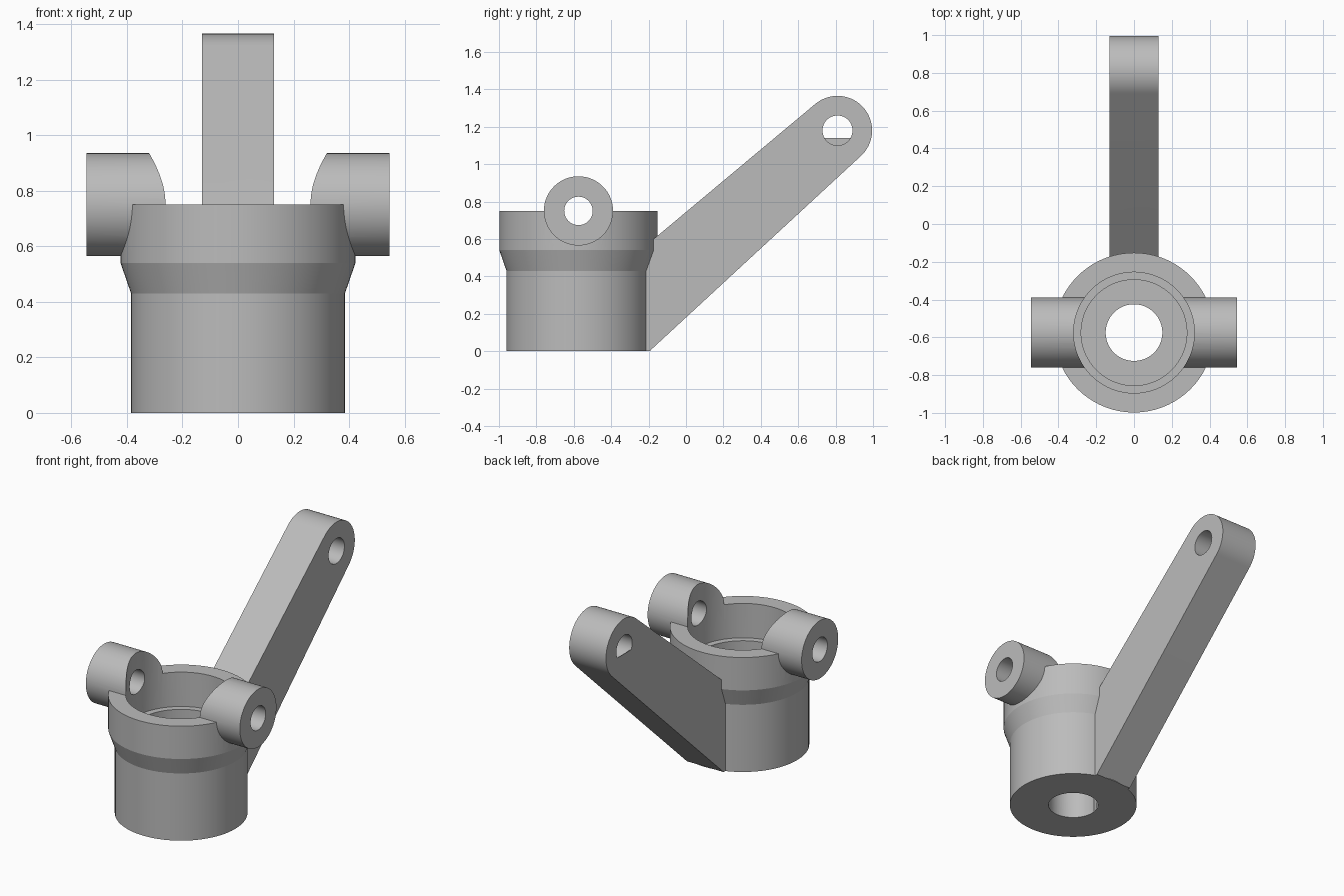
import bpy, bmesh, math
from mathutils import Matrix, Vector

cube = bpy.data.objects.get("Cube")
if cube:
    bpy.data.objects.remove(cube)

AXIS_Y = -0.575      # socket centre line
PIN_Z = 0.75         # height of the side bosses
ARM_HALF = 0.13
TIP = Vector((0.81, 1.18))
TIP_R = 0.185

grey = bpy.data.materials.new("plain grey")
grey.use_nodes = True
colour = (0.5, 0.5, 0.5, 1)
grey.diffuse_color = colour
grey.node_tree.nodes["Principled BSDF"].inputs["Base Color"].default_value = colour


def finish(name, bm):
    bmesh.ops.recalc_face_normals(bm, faces=bm.faces)
    mesh = bpy.data.meshes.new(name)
    bm.to_mesh(mesh)
    bm.free()
    mesh.materials.append(grey)
    obj = bpy.data.objects.new(name, mesh)
    bpy.context.collection.objects.link(obj)
    return obj


def lathe(name, profile):
    """Revolve (radius, z) points around the socket centre line."""
    bm = bmesh.new()
    verts = [bm.verts.new((r, 0, z)) for r, z in profile]
    edges = [bm.edges.new(pair) for pair in zip(verts, verts[1:])]
    bmesh.ops.spin(bm, geom=verts + edges, cent=(0, 0, 0), axis=(0, 0, 1),
                   angle=math.tau, steps=72, use_duplicate=False)
    bmesh.ops.remove_doubles(bm, verts=bm.verts, dist=1e-5)
    bmesh.ops.translate(bm, verts=bm.verts, vec=(0, AXIS_Y, 0))
    return finish(name, bm)


def rod(name, radius, x0, x1, y, z):
    """Cylinder lying along x."""
    bm = bmesh.new()
    place = Matrix.Translation(((x0 + x1) / 2, y, z)) @ Matrix.Rotation(math.pi / 2, 4, 'Y')
    bmesh.ops.create_cone(bm, cap_ends=True, segments=64, radius1=radius,
                          radius2=radius, depth=x1 - x0, matrix=place)
    return finish(name, bm)


def prism(name, outline, x0, x1):
    """Extrude a (y, z) outline along x."""
    bm = bmesh.new()
    face = bm.faces.new([bm.verts.new((x0, y, z)) for y, z in outline])
    ext = bmesh.ops.extrude_face_region(bm, geom=[face])
    moved = [v for v in ext["geom"] if isinstance(v, bmesh.types.BMVert)]
    bmesh.ops.translate(bm, verts=moved, vec=(x1 - x0, 0, 0))
    return finish(name, bm)


def arc(radius, start, end, steps):
    for i in range(steps + 1):
        a = math.radians(start + (end - start) * i / steps)
        yield (TIP.x + radius * math.cos(a), TIP.y + radius * math.sin(a))


def combine(target, tool, operation):
    mod = target.modifiers.new(operation.lower(), 'BOOLEAN')
    mod.object, mod.operation, mod.solver = tool, operation, 'EXACT'
    bpy.context.view_layer.objects.active = target
    bpy.ops.object.modifier_apply(modifier=mod.name)
    bpy.data.objects.remove(tool)


# Flared socket body, still solid
body = lathe("socket_body", [(0, 0), (0.385, 0), (0.385, 0.43), (0.423, 0.54),
                             (0.423, PIN_Z), (0, PIN_Z)])

# Sloping lever arm with a rounded tip
outline = [(-0.25, 0), (-0.195, 0), *arc(TIP_R, -47.7, 130, 36), (-0.25, 0.535)]
combine(body, prism("lever_arm", outline, -ARM_HALF, ARM_HALF), 'UNION')

# Side bosses
for side in (-1, 1):
    x0, x1 = sorted((side * 0.1, side * 0.545))
    combine(body, rod("side_boss", TIP_R, x0, x1, AXIS_Y, PIN_Z), 'UNION')

# Stepped bore, pivot holes and tip hole
combine(body, lathe("bore_cutter", [(0, -0.1), (0.15, -0.1), (0.15, 0.19), (0.28, 0.19),
                                    (0.28, 0.53), (0.32, 0.53), (0.32, 1.2), (0, 1.2)]),
        'DIFFERENCE')
combine(body, rod("pivot_cutter", 0.076, -0.8, 0.8, AXIS_Y, PIN_Z), 'DIFFERENCE')
combine(body, rod("tip_cutter", 0.08, -0.3, 0.3, TIP.x, TIP.y), 'DIFFERENCE')

# Thin web across the bottom of the tip hole on one face
prism("tip_hole_web", list(arc(0.08, 210, 330, 16)), -ARM_HALF, -ARM_HALF + 0.004)

# Smooth the round surfaces and keep the machined edges crisp
bpy.ops.object.select_all(action='DESELECT')
body.select_set(True)
bpy.context.view_layer.objects.active = body
bpy.ops.object.shade_smooth_by_angle(angle=math.radians(15))
